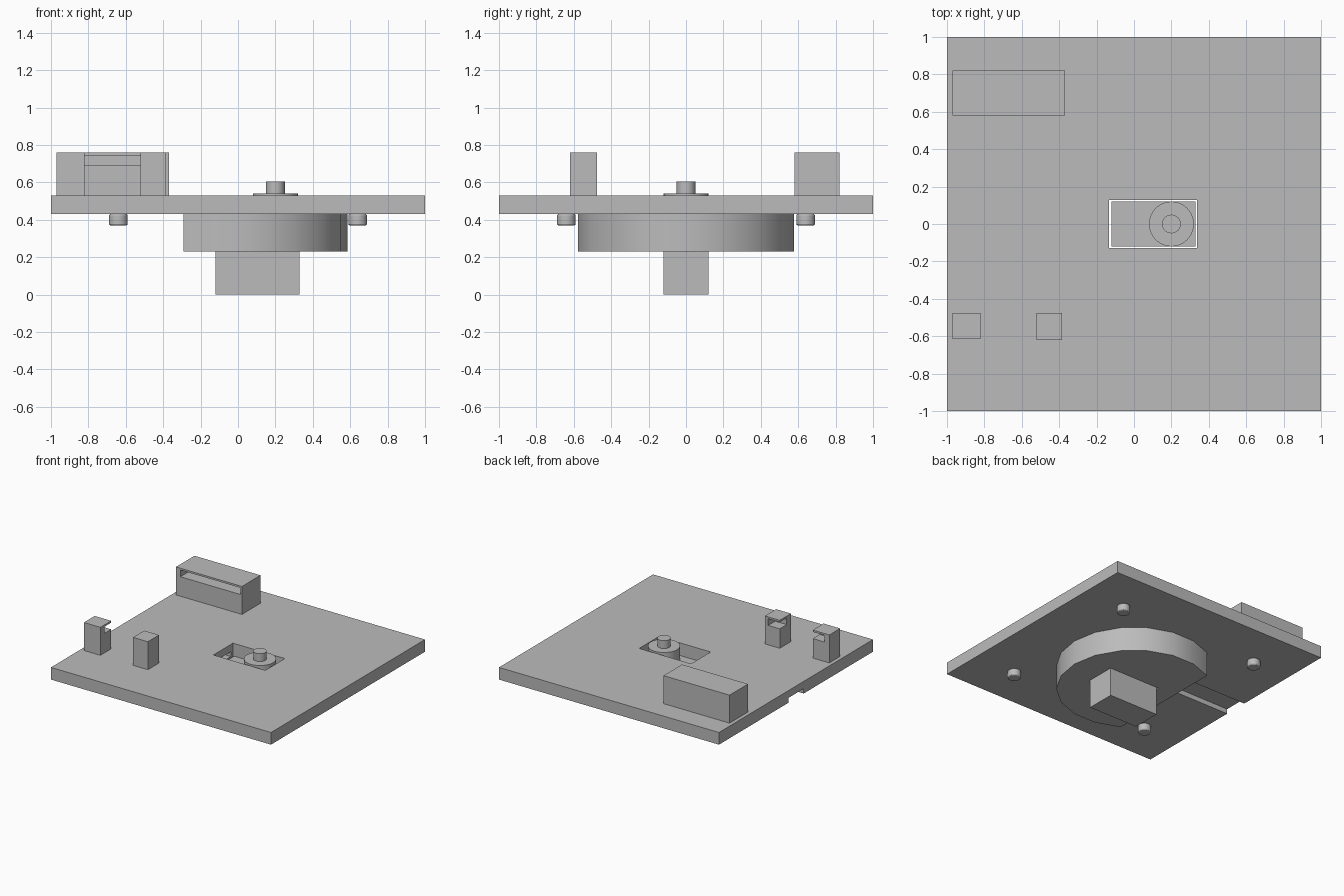
import bpy
import bmesh
from math import cos, sin, radians

if "Cube" in bpy.data.objects:
    bpy.data.objects.remove(bpy.data.objects["Cube"], do_unlink=True)

grey = bpy.data.materials.new("plain_grey")
grey.use_nodes = True
colour = (0.5, 0.5, 0.5, 1)
grey.diffuse_color = colour
grey.node_tree.nodes["Principled BSDF"].inputs["Base Color"].default_value = colour


def finish(name, bm):
    bmesh.ops.recalc_face_normals(bm, faces=bm.faces)
    mesh = bpy.data.meshes.new(name)
    bm.to_mesh(mesh)
    bm.free()
    mesh.materials.append(grey)
    ob = bpy.data.objects.new(name, mesh)
    bpy.context.collection.objects.link(ob)
    return ob


def select(ob):
    bpy.ops.object.select_all(action="DESELECT")
    ob.select_set(True)
    bpy.context.view_layer.objects.active = ob


def box(name, xs, ys, zs):
    bm = bmesh.new()
    bmesh.ops.create_cube(bm, size=1)
    for v in bm.verts:
        v.co = [(r[0] + r[1]) / 2 + c * (r[1] - r[0]) for r, c in zip((xs, ys, zs), v.co)]
    return finish(name, bm)


def prism(name, points, z0, z1):
    bm = bmesh.new()
    base = bm.faces.new([bm.verts.new((x, y, z0)) for x, y in points])
    top = bmesh.ops.extrude_face_region(bm, geom=[base])["geom"]
    for v in top:
        if isinstance(v, bmesh.types.BMVert):
            v.co.z = z1
    return finish(name, bm)


def cylinder(name, x, y, radius, z0, z1, sides=32):
    ring = [radians(360 * i / sides) for i in range(sides)]
    ob = prism(name, [(x + radius * cos(a), y + radius * sin(a)) for a in ring], z0, z1)
    select(ob)
    bpy.ops.object.shade_smooth_by_angle(angle=radians(35))
    return ob


def cut(ob, xs, ys, zs):
    cutter = box("cutter", xs, ys, zs)
    cutter.hide_render = True
    mod = ob.modifiers.new("cut", "BOOLEAN")
    mod.operation = "DIFFERENCE"
    mod.solver = "EXACT"
    mod.object = cutter
    select(ob)
    bpy.ops.object.modifier_apply(modifier=mod.name)
    bpy.data.objects.remove(cutter, do_unlink=True)


# Base plate with the motor opening and the cable groove underneath
opening = ((-0.135, 0.337), (-0.127, 0.127), (0.1, 0.7))
plate = box("base_plate", (-1, 1), (-1, 1), (0.43, 0.53))
cut(plate, *opening)
cut(plate, (-1.1, -0.13), (-0.1, 0.1), (0.4, 0.47))

# Round housing below the plate, cut off straight on one side
arc = [radians(a) for a in range(-120, 121, 20)]
housing = prism("round_housing", [(0.585 * cos(a), 0.585 * sin(a)) for a in arc], 0.23, 0.43)
select(housing)
bpy.ops.object.shade_smooth_by_angle(angle=radians(35))
cut(housing, *opening)

# Motor with its collar and shaft
box("motor_body", (-0.12, 0.33), (-0.12, 0.12), (0, 0.43))
cylinder("motor_collar", 0.2, 0, 0.12, 0.43, 0.54)
cylinder("motor_shaft", 0.2, 0, 0.05, 0.54, 0.605)

# Slotted connector and the two notched posts that hold a card
slot_z = (0.69, 0.745)
connector = box("connector_block", (-0.97, -0.37), (0.58, 0.82), (0.53, 0.76))
cut(connector, (-0.93, -0.385), (0.5, 0.68), slot_z)
outer_post = box("outer_post", (-0.97, -0.82), (-0.615, -0.475), (0.53, 0.76))
cut(outer_post, (-0.925, -0.7), (-0.565, -0.4), slot_z)
inner_post = box("inner_post", (-0.52, -0.385), (-0.62, -0.475), (0.53, 0.76))
cut(inner_post, (-0.6, -0.415), (-0.565, -0.4), slot_z)

# Four short feet under the plate
for side, sx in (("left", 1), ("right", -1)):
    for end, sy in (("front", -1), ("back", 1)):
        foot = cylinder(f"{end}_{side}_foot", 0.64 * sx, 0.64 * sy, 0.05, 0.37, 0.43, 24)
        bevel = foot.modifiers.new("rounded_rim", "BEVEL")
        bevel.width = 0.008
        bevel.segments = 2
        bevel.limit_method = "ANGLE"
        bevel.angle_limit = radians(40)
